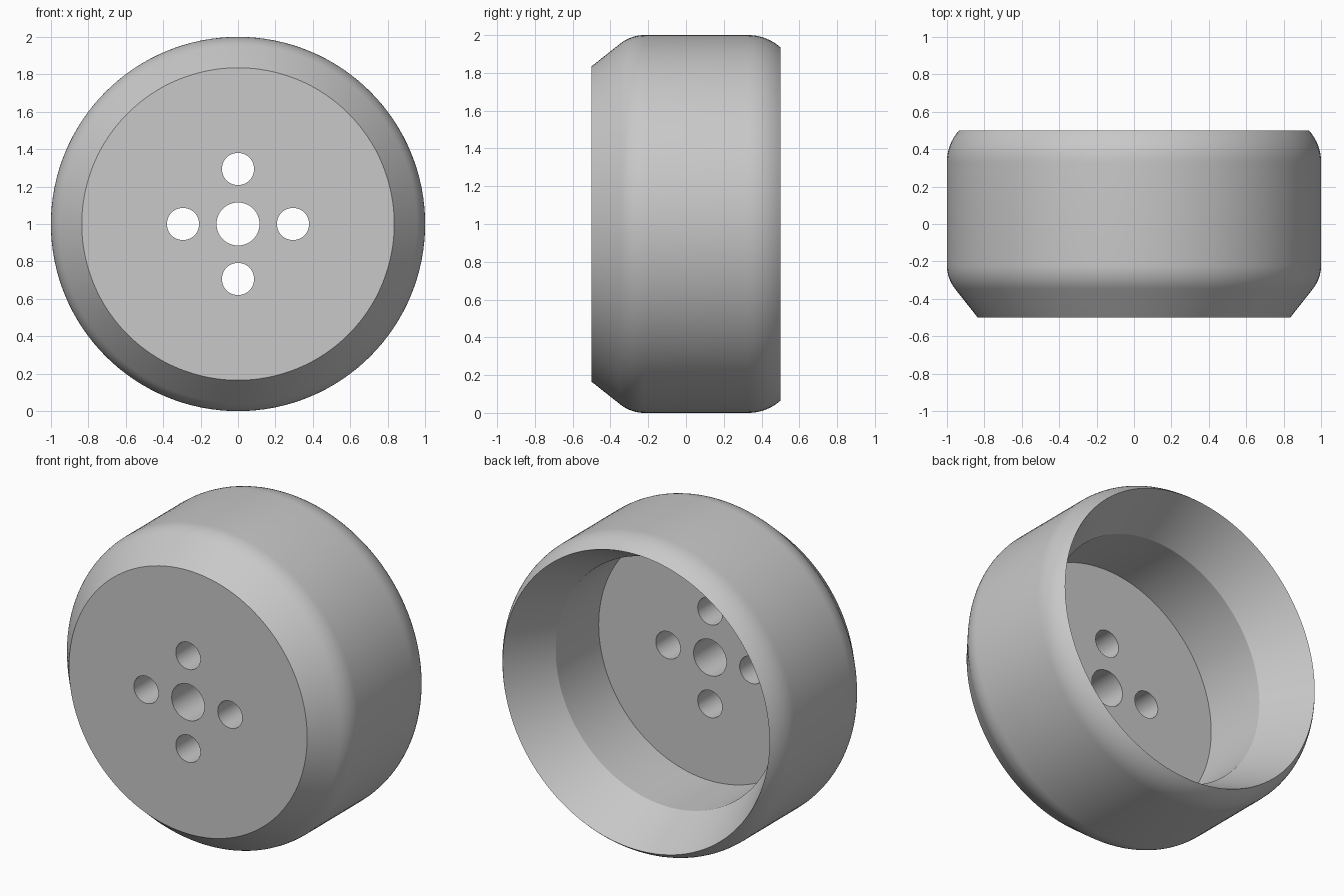
import bpy, bmesh, math
from mathutils import Matrix, Vector

cube = bpy.data.objects.get("Cube")
if cube:
    bpy.data.objects.remove(cube, do_unlink=True)

grey = bpy.data.materials.new("plain grey")
grey.use_nodes = True
colour = (0.58, 0.58, 0.58, 1)
grey.diffuse_color = colour
grey.node_tree.nodes["Principled BSDF"].inputs["Base Color"].default_value = colour


def arc(y, radius, start, end, steps=8):
    """Profile points of a rounded shoulder whose crest touches radius 1."""
    angles = [math.radians(start + (end - start) * i / steps) for i in range(steps + 1)]
    return [(y + radius * math.sin(a), 1 - radius + radius * math.cos(a)) for a in angles]


# Wheel profile as (y, radius), from the front face round to the inner floor
profile = [(-0.5, 0.835)]
profile += arc(-0.22, 0.205, -38.7, 0)
profile += arc(0.33, 0.255, 0, 41.8)
profile += [(0.19, 0.78), (-0.24, 0.78)]

# Wheel: spin the profile and close the front face and the floor
bm = bmesh.new()
SEGMENTS = 128
rings = []
for y, r in profile:
    turns = [2 * math.pi * i / SEGMENTS for i in range(SEGMENTS)]
    rings.append([bm.verts.new((r * math.cos(t), y, 1 + r * math.sin(t))) for t in turns])
for a, b in zip(rings, rings[1:]):
    for i in range(SEGMENTS):
        j = (i + 1) % SEGMENTS
        bm.faces.new((a[i], a[j], b[j], b[i]))
bm.faces.new(rings[0])
bm.faces.new(rings[-1])
bmesh.ops.recalc_face_normals(bm, faces=bm.faces)
mesh = bpy.data.meshes.new("wheel")
bm.to_mesh(mesh)
bm.free()
mesh.materials.append(grey)
wheel = bpy.data.objects.new("wheel", mesh)
bpy.context.collection.objects.link(wheel)

# Hole cutter: centre bore and four bolt holes
holes = [(0, 0, 0.115)]
holes += [(0.294 * x, 0.294 * z, 0.086) for x, z in ((1, 0), (0, 1), (-1, 0), (0, -1))]
bm = bmesh.new()
for x, z, r in holes:
    place = Matrix.Translation(Vector((x, -0.37, 1 + z))) @ Matrix.Rotation(math.pi / 2, 4, "X")
    bmesh.ops.create_cone(bm, cap_ends=True, segments=48, radius1=r, radius2=r,
                          depth=0.6, matrix=place)
cut_mesh = bpy.data.meshes.new("hole_cutter")
bm.to_mesh(cut_mesh)
bm.free()
cut_mesh.materials.append(grey)
cutter = bpy.data.objects.new("hole_cutter", cut_mesh)
cutter.hide_render = True
bpy.context.collection.objects.link(cutter)

# Cut the holes, then shade smooth with sharp rims
bpy.ops.object.select_all(action="DESELECT")
wheel.select_set(True)
bpy.context.view_layer.objects.active = wheel
cut = wheel.modifiers.new("holes", "BOOLEAN")
cut.operation = "DIFFERENCE"
cut.solver = "EXACT"
cut.object = cutter
bpy.ops.object.modifier_apply(modifier=cut.name)
bpy.data.objects.remove(cutter, do_unlink=True)
bpy.ops.object.shade_smooth_by_angle(angle=math.radians(20))
